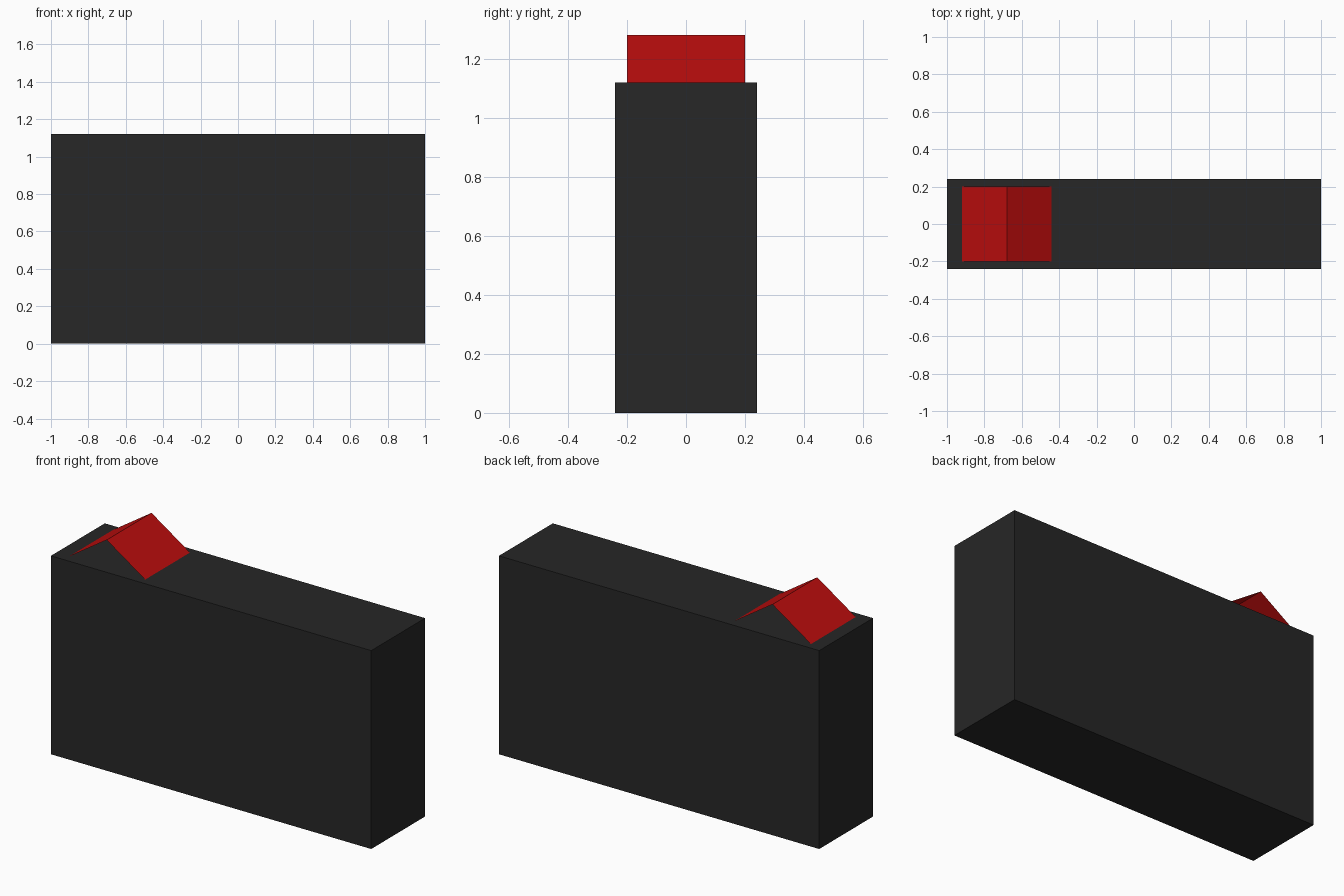
import bpy
import bmesh

if "Cube" in bpy.data.objects:
    bpy.data.objects.remove(bpy.data.objects["Cube"])


def add_part(name, bm, color):
    mesh = bpy.data.meshes.new(name)
    bm.to_mesh(mesh)
    bm.free()
    mat = bpy.data.materials.new(name + "_colour")
    mat.diffuse_color = (*color, 1)
    mat.use_nodes = True
    mat.node_tree.nodes["Principled BSDF"].inputs["Base Color"].default_value = mat.diffuse_color
    mesh.materials.append(mat)
    obj = bpy.data.objects.new(name, mesh)
    bpy.context.collection.objects.link(obj)
    return obj


LENGTH, DEPTH, HEIGHT = 2.0, 0.48, 1.12

# Main rectangular body, standing on the floor
bm = bmesh.new()
bmesh.ops.create_cube(bm, size=1)
for v in bm.verts:
    v.co.x *= LENGTH
    v.co.y *= DEPTH
    v.co.z = (v.co.z + 0.5) * HEIGHT
add_part("body", bm, (0.02, 0.02, 0.02))

# Open-ended folded red sheet on top: ridge profile swept along y
profile = [(-0.92, HEIGHT), (-0.68, 1.28), (-0.44, HEIGHT)]
bm = bmesh.new()
front = [bm.verts.new((x, -0.2, z)) for x, z in profile]
back = [bm.verts.new((x, 0.2, z)) for x, z in profile]
for i in range(2):
    bm.faces.new((front[i], front[i + 1], back[i + 1], back[i]))
bm.normal_update()
for f in bm.faces:
    if f.normal.z < 0:
        f.normal_flip()
add_part("folded_roof_sheet", bm, (0.5, 0.004, 0.004))
